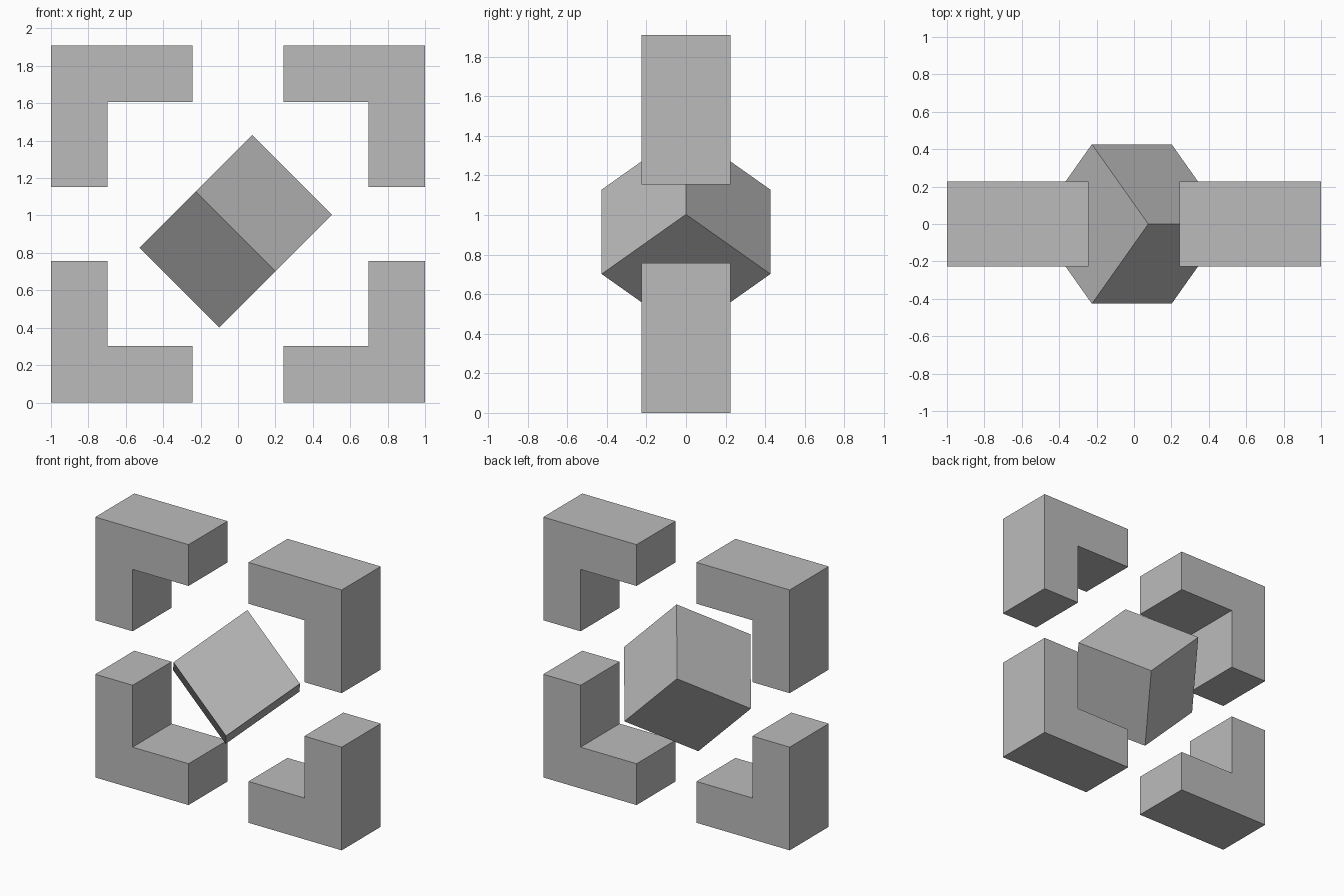
import bpy, bmesh
from math import radians

old = bpy.data.objects.get("Cube")
if old:
    bpy.data.objects.remove(old, do_unlink=True)

grey = bpy.data.materials.new("plain grey")
grey.use_nodes = True
grey.diffuse_color = (0.5, 0.5, 0.5, 1)
grey.node_tree.nodes["Principled BSDF"].inputs["Base Color"].default_value = grey.diffuse_color

MID = 0.955     # height of the frame centre
ARM = 0.757     # length of each bracket arm
THICK = 0.303   # thickness of each arm
DEPTH = 0.452   # front to back


def add_object(name, bm):
    bmesh.ops.recalc_face_normals(bm, faces=bm.faces)
    mesh = bpy.data.meshes.new(name)
    bm.to_mesh(mesh)
    bm.free()
    mesh.materials.append(grey)
    obj = bpy.data.objects.new(name, mesh)
    bpy.context.collection.objects.link(obj)
    return obj


def corner_bracket(name, sx, sz):
    """L-shaped profile measured inward from the outer corner, extruded in depth."""
    profile = [(0, 0), (ARM, 0), (ARM, THICK), (THICK, THICK), (THICK, ARM), (0, ARM)]
    bm = bmesh.new()
    verts = [bm.verts.new((sx * (1 - u), -DEPTH / 2, MID + sz * (MID - v))) for u, v in profile]
    face = bm.faces.new(verts)
    grown = bmesh.ops.extrude_face_region(bm, geom=[face])["geom"]
    moved = [g for g in grown if isinstance(g, bmesh.types.BMVert)]
    bmesh.ops.translate(bm, verts=moved, vec=(0, DEPTH, 0))
    return add_object(name, bm)


# Four corner brackets
for side, sx in (("left", 1), ("right", -1)):
    for level, sz in (("upper", 1), ("lower", -1)):
        corner_bracket(f"{level}_{side}_bracket", sx, sz)

# Tilted cube floating in the middle
bm = bmesh.new()
bmesh.ops.create_cube(bm, size=0.603)
cube = add_object("centre_cube", bm)
cube.location = (-0.012, 0, 0.915)
cube.rotation_euler = (radians(45), radians(45), 0)
